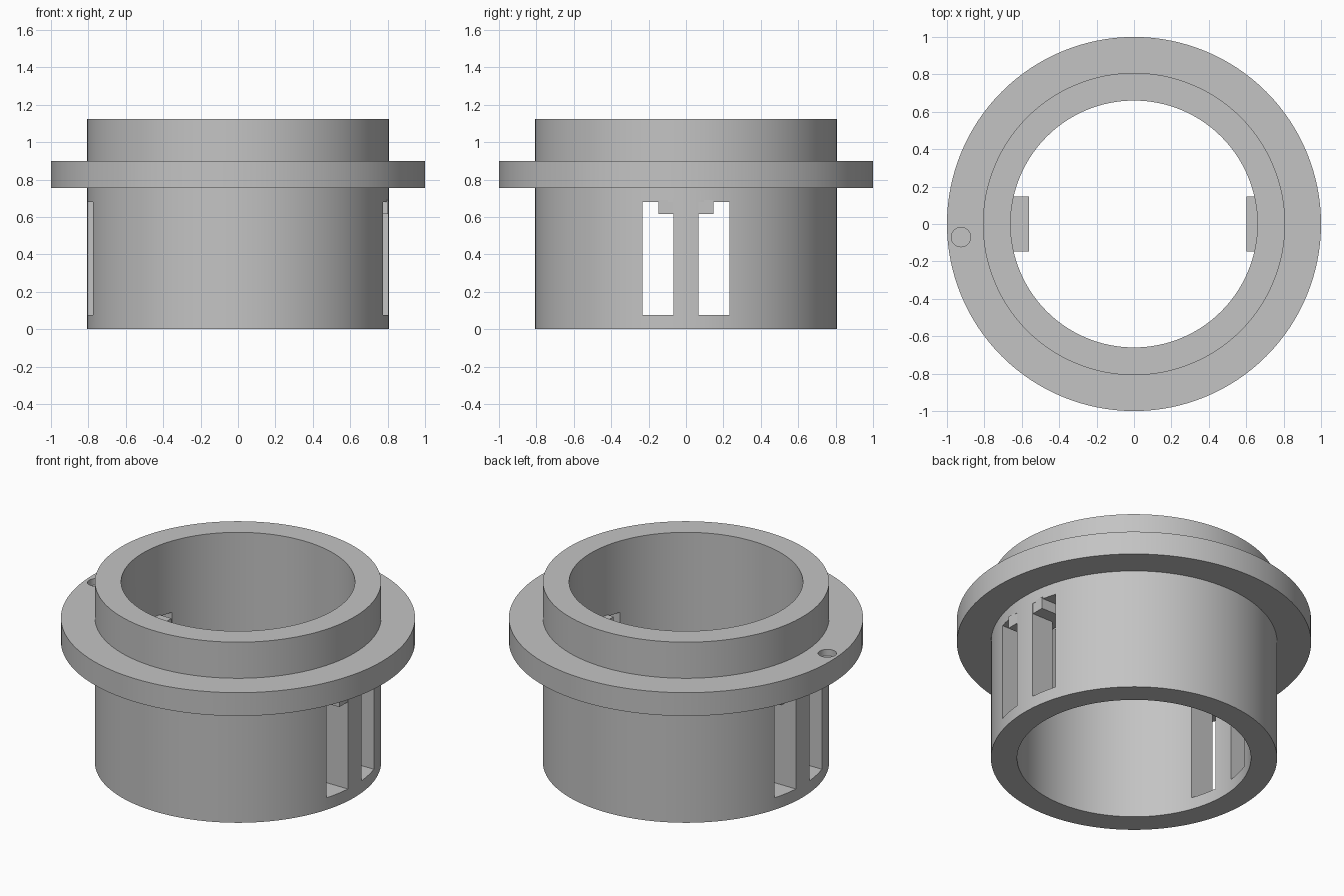
import bpy
import bmesh
import math
from mathutils import Matrix, Vector

cube = bpy.data.objects.get("Cube")
if cube:
    bpy.data.objects.remove(cube, do_unlink=True)

grey = bpy.data.materials.new("plain grey")
grey.use_nodes = True
colour = (0.55, 0.55, 0.55, 1)
grey.diffuse_color = colour
grey.node_tree.nodes["Principled BSDF"].inputs["Base Color"].default_value = colour


def add_object(name, bm):
    bmesh.ops.recalc_face_normals(bm, faces=bm.faces)
    mesh = bpy.data.meshes.new(name)
    bm.to_mesh(mesh)
    bm.free()
    mesh.materials.append(grey)
    obj = bpy.data.objects.new(name, mesh)
    bpy.context.collection.objects.link(obj)
    return obj


def box(name, low, high):
    low, high = Vector(low), Vector(high)
    bm = bmesh.new()
    place = Matrix.Translation((low + high) / 2) @ Matrix.Diagonal((*(high - low), 1))
    bmesh.ops.create_cube(bm, size=1, matrix=place)
    return add_object(name, bm)


def lathe(name, profile, steps):
    bm = bmesh.new()
    verts = [bm.verts.new((r, 0, z)) for r, z in profile]
    edges = [bm.edges.new((verts[i - 1], verts[i])) for i in range(len(verts))]
    bmesh.ops.spin(bm, geom=verts + edges, cent=(0, 0, 0), axis=(0, 0, 1),
                   angle=math.tau, steps=steps, use_duplicate=False)
    bmesh.ops.remove_doubles(bm, verts=bm.verts, dist=0.0001)
    return add_object(name, bm)


# Hollow sleeve with a flange and an upper collar
INNER, OUTER, HEIGHT = 0.66, 0.808, 1.125
FLANGE_LOW, FLANGE_HIGH = 0.755, 0.9
body = lathe("flanged_sleeve", [
    (INNER, 0), (OUTER, 0), (OUTER, FLANGE_LOW), (1, FLANGE_LOW),
    (1, FLANGE_HIGH), (OUTER, FLANGE_HIGH), (OUTER, HEIGHT), (INNER, HEIGHT)], 128)

# Paired slots on each side
cutters = []
for x in (-0.75, 0.75):
    for y in (-0.15, 0.15):
        cutters.append(box("slot_cutter", (x - 0.25, y - 0.082, 0.075),
                           (x + 0.25, y + 0.082, 0.68)))

# Shallow locating hole in the flange
bm = bmesh.new()
bmesh.ops.create_cone(bm, cap_ends=True, segments=32, radius1=0.052, radius2=0.052,
                      depth=0.1, matrix=Matrix.Translation((-0.925, -0.07, FLANGE_HIGH + 0.01)))
cutters.append(add_object("hole_cutter", bm))

bpy.context.view_layer.objects.active = body
for cutter in cutters:
    cut = body.modifiers.new("cut", 'BOOLEAN')
    cut.operation = 'DIFFERENCE'
    cut.solver = 'EXACT'
    cut.object = cutter
    bpy.ops.object.modifier_apply(modifier=cut.name)
    bpy.data.objects.remove(cutter, do_unlink=True)

# Smooth curved walls, sharp rims
bpy.ops.object.select_all(action='DESELECT')
body.select_set(True)
bpy.ops.object.shade_smooth_by_angle(angle=math.radians(30))

# Cross tabs through the ribs, reaching into the bore
for name, x in (("left_tab", 0.602), ("right_tab", -0.762)):
    box(name, (x, -0.148, 0.615), (x + 0.2, 0.148, 0.69))
